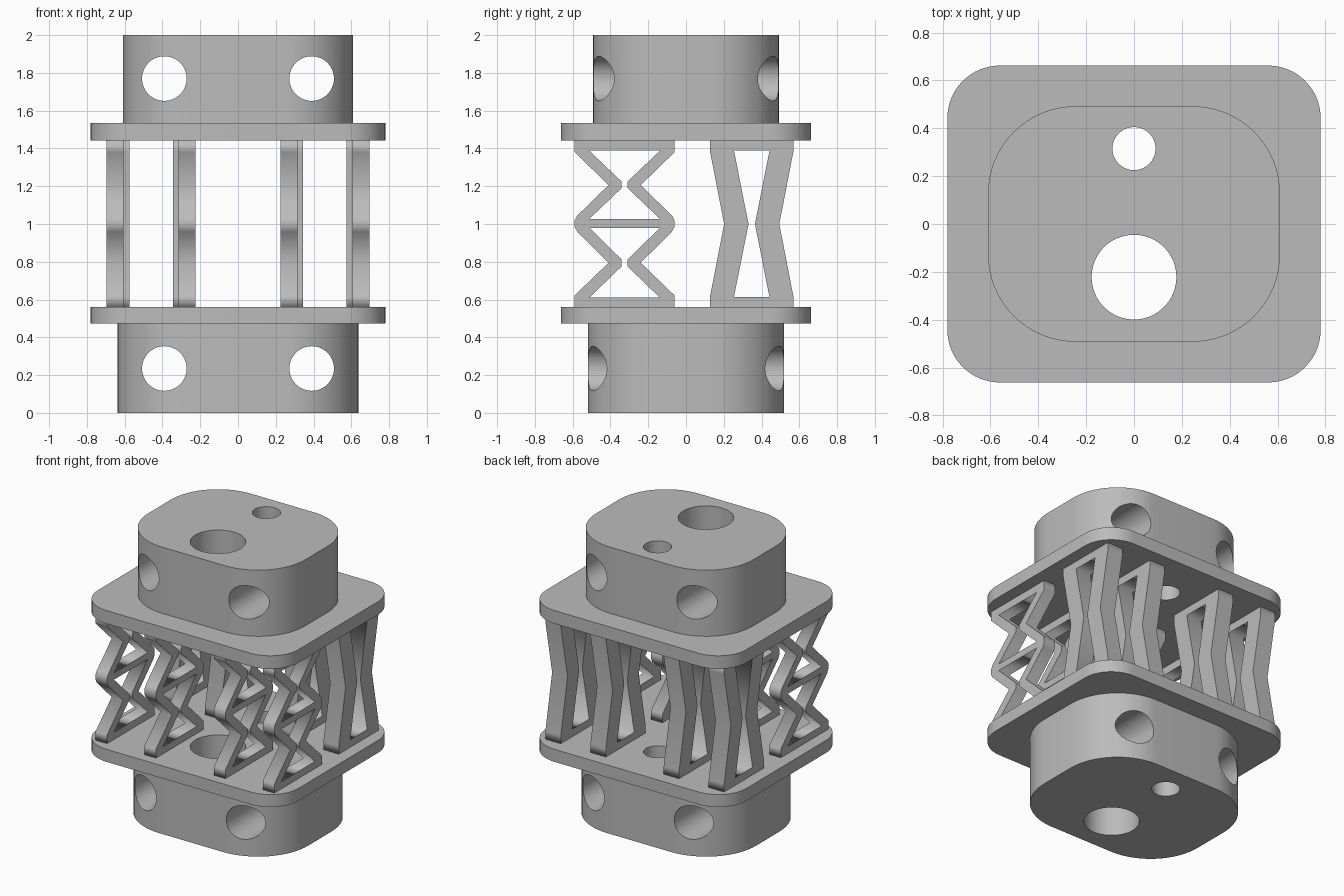
import bpy, bmesh, math
from mathutils import Vector

cube = bpy.data.objects.get("Cube")
if cube:
    bpy.data.objects.remove(cube, do_unlink=True)

grey = bpy.data.materials.new("matte grey")
grey.use_nodes = True
grey.diffuse_color = (0.5, 0.5, 0.5, 1)
grey.node_tree.nodes["Principled BSDF"].inputs["Base Color"].default_value = (0.5, 0.5, 0.5, 1)


def circle(cx, cy, r, n=64):
    return [(cx + r * math.cos(2 * math.pi * i / n),
             cy + r * math.sin(2 * math.pi * i / n)) for i in range(n)]


def rounded_rect(hx, hy, r, n=16):
    pts = []
    for q, (sx, sy) in enumerate([(1, 1), (-1, 1), (-1, -1), (1, -1)]):
        for i in range(n + 1):
            a = math.pi / 2 * (q + i / n)
            pts.append((sx * (hx - r) + r * math.cos(a), sy * (hy - r) + r * math.sin(a)))
    return pts


def activate(ob):
    bpy.ops.object.select_all(action='DESELECT')
    ob.select_set(True)
    bpy.context.view_layer.objects.active = ob


def extrude_loops(name, loops, depth, location, rotation=(0, 0, 0)):
    """Fill an outline with holes and extrude it evenly about its plane."""
    curve = bpy.data.curves.new(name, 'CURVE')
    curve.dimensions = '2D'
    curve.fill_mode = 'BOTH'
    curve.extrude = depth / 2
    for loop in loops:
        spline = curve.splines.new('POLY')
        spline.points.add(len(loop) - 1)
        for point, (x, y) in zip(spline.points, loop):
            point.co = (x, y, 0, 1)
        spline.use_cyclic_u = True
    ob = bpy.data.objects.new(name, curve)
    bpy.context.collection.objects.link(ob)
    ob.location, ob.rotation_euler = location, rotation
    activate(ob)
    bpy.ops.object.convert(target='MESH')
    ob = bpy.context.object
    bm = bmesh.new()
    bm.from_mesh(ob.data)
    bmesh.ops.remove_doubles(bm, verts=bm.verts, dist=0.0002)
    bmesh.ops.recalc_face_normals(bm, faces=bm.faces)
    bm.to_mesh(ob.data)
    bm.free()
    ob.data.materials.clear()
    ob.data.materials.append(grey)
    return ob


def smooth(ob):
    activate(ob)
    bpy.ops.object.shade_smooth_by_angle(angle=math.radians(30))


# Vertical bores shared by the blocks and the plates
bores = [circle(0, 0.315, 0.09), circle(0, -0.222, 0.177)]


def slab(name, hx, hy, r, z0, z1):
    return extrude_loops(name, [rounded_rect(hx, hy, r)] + bores,
                         z1 - z0, (0, 0, (z0 + z1) / 2))


# Flange plates
for name, z0, z1 in [("lower_plate", 0.472, 0.56), ("upper_plate", 1.443, 1.535)]:
    smooth(slab(name, 0.78, 0.662, 0.22, z0, z1))

# End blocks with two cross holes each
for name, hx, hy, r, z0, z1, hole_z in [
        ("lower_block", 0.637, 0.52, 0.39, 0, 0.472, 0.235),
        ("upper_block", 0.61, 0.492, 0.365, 1.535, 2, 1.77)]:
    block = slab(name, hx, hy, r, z0, z1)
    for x in (-0.39, 0.39):
        bpy.ops.mesh.primitive_cylinder_add(vertices=64, radius=0.118, depth=2,
                                            location=(x, 0, hole_z),
                                            rotation=(math.pi / 2, 0, 0))
        cutter = bpy.context.object
        cutter.name = "cross_hole_cutter"
        cutter.hide_render = True
        activate(block)
        mod = block.modifiers.new("cross_hole", 'BOOLEAN')
        mod.operation = 'DIFFERENCE'
        mod.solver = 'EXACT'
        mod.object = cutter
        bpy.ops.object.modifier_apply(modifier=mod.name)
        bpy.data.objects.remove(cutter, do_unlink=True)
    smooth(block)


def mirrored(half):
    """Close a half outline of (distance from centre, height) points."""
    return half + [(-y, z) for y, z in reversed(half)]


def spring(name, loops, width, x, y):
    return extrude_loops(name, [mirrored(l) for l in loops], width,
                         (x, y, 0), (math.pi / 2, 0, math.pi / 2))


# Front springs: two stacked hourglass cells with slit waists
zigzag = [
    [(0.264, 0.56), (0.264, 0.622), (0.085, 0.795), (0.25, 0.958), (0.264, 0.985),
     (0.264, 1.02), (0.25, 1.045), (0.085, 1.206), (0.264, 1.38), (0.264, 1.443)],
    [(0.187, 0.61), (0.016, 0.775), (0.016, 0.812), (0.187, 0.98)],
    [(0.187, 1.027), (0.016, 1.19), (0.016, 1.225), (0.187, 1.388)]]

# Back springs: one tall hourglass cell
hourglass = [
    [(0.221, 0.56), (0.221, 0.615), (0.146, 1.0), (0.221, 1.385), (0.221, 1.443)],
    [(0.094, 0.613), (0.017, 1.0), (0.094, 1.388)]]

for side, s in (("left", 1), ("right", -1)):
    for place, fx, bx in (("inner", 0.27, 0.285), ("outer", 0.65, 0.635)):
        spring(f"front_spring_{place}_{side}", zigzag, 0.09, s * fx, -0.325)
        spring(f"back_spring_{place}_{side}", hourglass, 0.12, s * bx, 0.348)
